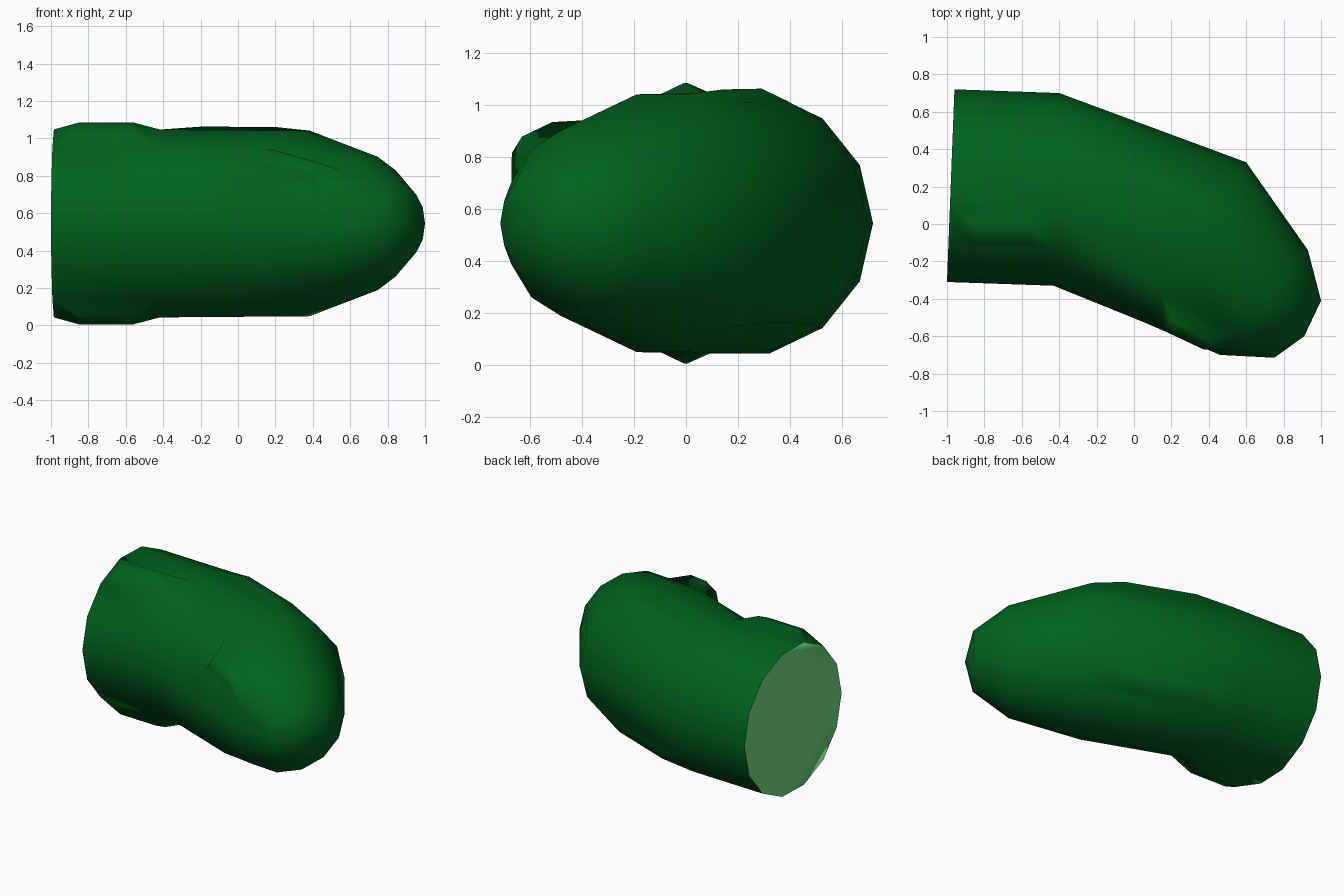
import bpy, bmesh, math
from mathutils import Vector

cube = bpy.data.objects.get("Cube")
if cube:
    bpy.data.objects.remove(cube, do_unlink=True)

SIDES = 14
MID_Z = 0.545


def make_material(name, color):
    mat = bpy.data.materials.new(name)
    mat.use_nodes = True
    mat.diffuse_color = color
    mat.node_tree.nodes["Principled BSDF"].inputs["Base Color"].default_value = color
    return mat


dark_green = make_material("dark green", (0.0, 0.125, 0.012, 1))
pale_green = make_material("pale green", (0.16, 0.74, 0.22, 1))

# Cross-sections: the back and front ends of each ring's horizontal diameter
sections = [
    ((-0.96, 0.72), (-1.00, -0.31)),
    ((-0.40, 0.70), (-0.43, -0.33)),
    ((0.60, 0.33), (0.04, -0.52)),
    ((0.93, -0.14), (0.46, -0.70)),
    ((1.00, -0.41), (0.75, -0.715)),
]

bm = bmesh.new()
rings = []
for back, front in sections:
    back, front = Vector(back), Vector(front)
    center, half = (back + front) / 2, (back - front) / 2
    ring = []
    for i in range(SIDES):
        a = math.tau * i / SIDES
        p = center + half * math.cos(a)
        ring.append(bm.verts.new((p.x, p.y, MID_Z + half.length * math.sin(a))))
    rings.append(ring)

# Bent tube
panels = {}
for r in range(len(rings) - 1):
    for i in range(SIDES):
        j = (i + 1) % SIDES
        panels[r, i] = bm.faces.new((rings[r][i], rings[r + 1][i], rings[r + 1][j], rings[r][j]))

# Rounded tip and flat cut end
tip = bm.verts.new((0.91, -0.60, MID_Z))
for i in range(SIDES):
    bm.faces.new((rings[-1][i], tip, rings[-1][(i + 1) % SIDES]))
end = bm.faces.new(rings[0])
end.material_index = 1
bmesh.ops.recalc_face_normals(bm, faces=bm.faces[:])


# Raised folds: a smaller quad lifted out of one panel
def raise_fold(section, side, height):
    panel = panels[section, side]
    corners = list(panel.verts)
    center, normal = panel.calc_center_median(), panel.normal.copy()
    inner = [bm.verts.new(center.lerp(v.co, 0.5) + normal * height) for v in corners]
    bm.faces.remove(panel)
    bm.faces.new(inner)
    for k in range(4):
        n = (k + 1) % 4
        bm.faces.new((corners[k], corners[n], inner[n], inner[k]))


raise_fold(0, 4, 0.07)
raise_fold(0, 9, 0.07)
raise_fold(1, 2, 0.047)
raise_fold(1, 12, 0.047)
raise_fold(2, 5, 0.095)
bmesh.ops.recalc_face_normals(bm, faces=bm.faces[:])

mesh = bpy.data.meshes.new("bent_sleeve")
bm.to_mesh(mesh)
bm.free()
mesh.materials.append(dark_green)
mesh.materials.append(pale_green)
sleeve = bpy.data.objects.new("bent_sleeve", mesh)
bpy.context.collection.objects.link(sleeve)

bpy.ops.object.select_all(action="DESELECT")
sleeve.select_set(True)
bpy.context.view_layer.objects.active = sleeve
bpy.ops.object.shade_smooth_by_angle(angle=math.radians(75))
